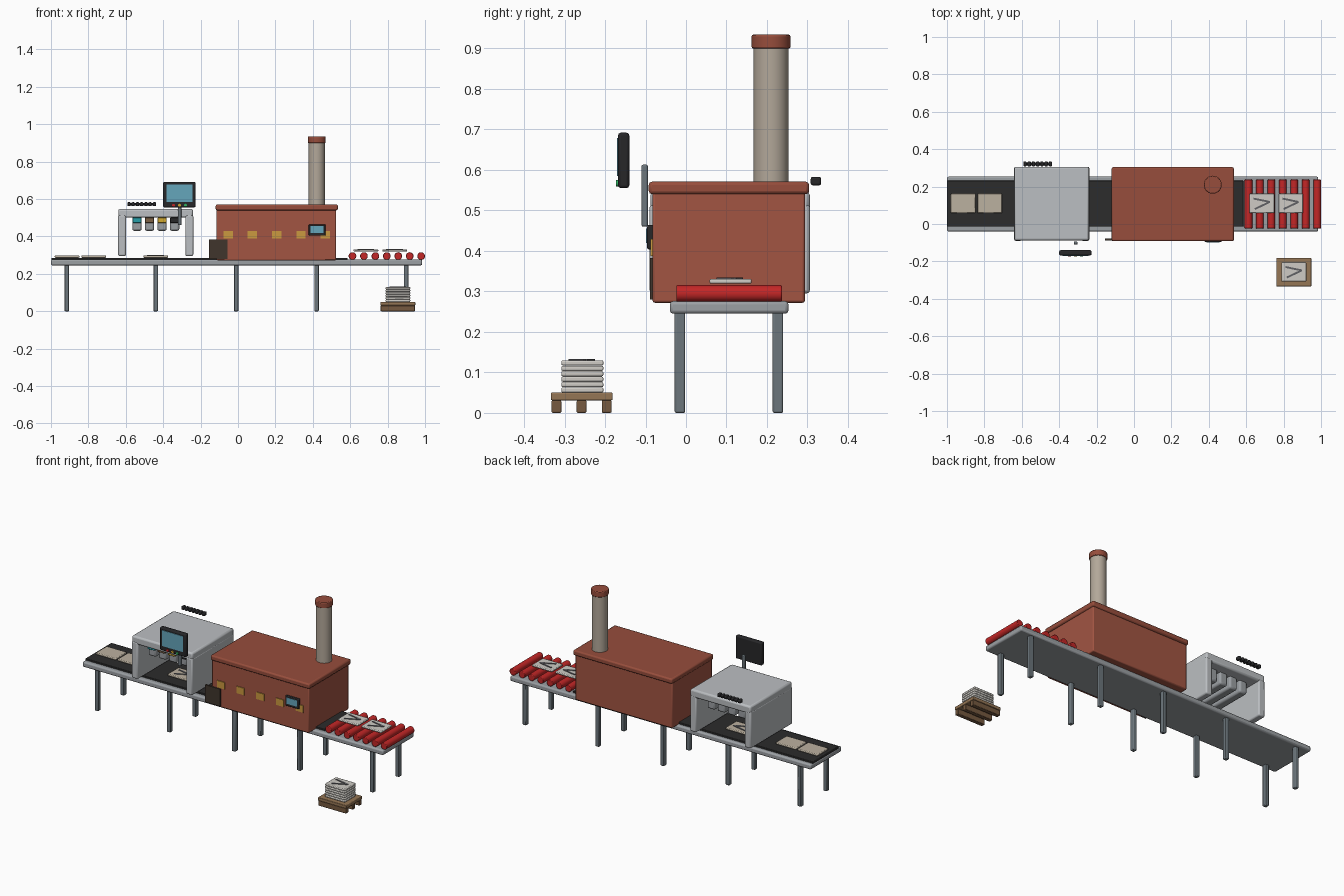
import bpy, math
from mathutils import Vector

if "Cube" in bpy.data.objects:
    bpy.data.objects.remove(bpy.data.objects["Cube"])

COLORS = {
    "brick": (0.36, 0.09, 0.055), "brick_dark": (0.31, 0.075, 0.045), "red": (0.55, 0.02, 0.02),
    "light": (0.50, 0.52, 0.54), "steel": (0.33, 0.35, 0.37), "leg": (0.15, 0.18, 0.20),
    "black": (0.02, 0.02, 0.022), "belt": (0.025, 0.025, 0.025), "screen": (0.13, 0.38, 0.50),
    "raw": (0.50, 0.44, 0.35), "tile": (0.62, 0.60, 0.56), "vein": (0.12, 0.12, 0.13),
    "flue": (0.45, 0.39, 0.32), "amber": (0.60, 0.32, 0.05), "curtain": (0.05, 0.035, 0.025),
    "wood": (0.30, 0.18, 0.09), "wood_dark": (0.18, 0.10, 0.05), "teal": (0.02, 0.35, 0.40),
    "brown": (0.20, 0.12, 0.06), "yellow": (0.65, 0.40, 0.03), "green": (0.03, 0.45, 0.12),
}
mats = {}
for n, c in COLORS.items():
    mats[n] = bpy.data.materials.new(n)
    mats[n].diffuse_color = (*c, 1)


def finish(name, color, bevel):
    o = bpy.context.object
    o.name = name
    o.data.materials.append(mats[color])
    if bevel:
        m = o.modifiers.new("bevel", "BEVEL")
        m.width, m.segments, m.limit_method = bevel, 2, "ANGLE"
    bpy.ops.object.shade_smooth_by_angle(angle=math.radians(35))
    return o


def box(name, x, y, z, color, bevel=0.0):
    """Box given by (min, max) ranges on each axis."""
    bpy.ops.mesh.primitive_cube_add(size=1, location=[(a + b) / 2 for a, b in (x, y, z)])
    bpy.context.object.scale = [b - a for a, b in (x, y, z)]
    bpy.ops.object.transform_apply(location=False, rotation=False, scale=True)
    return finish(name, color, bevel)


def cyl(name, p, q, r, color, bevel=0.0, sides=32):
    """Cylinder from point p to point q."""
    p, q = Vector(p), Vector(q)
    bpy.ops.mesh.primitive_cylinder_add(vertices=sides, radius=r, depth=(q - p).length,
        location=(p + q) / 2, rotation=(q - p).to_track_quat("Z", "Y").to_euler())
    return finish(name, color, bevel)


def tile(name, x, y, z, color="tile", vein=True, h=0.012):
    box(name, (x - 0.066, x + 0.066), (y - 0.052, y + 0.052), (z, z + h), color, 0.004)
    if not vein:
        return
    pts = [Vector((-0.045, 0.026)), Vector((0.042, 0.008)), Vector((-0.038, -0.030))]
    for i, (a, b) in enumerate(zip(pts, pts[1:])):
        mid, d = (a + b) / 2, b - a
        l = d.length / 2
        o = box(f"{name}_vein_{i}", (x + mid.x - l, x + mid.x + l), (y + mid.y - 0.005, y + mid.y + 0.005),
                (z + h - 0.002, z + h + 0.003), "vein")
        o.rotation_euler.z = math.atan2(d.y, d.x)


# Conveyor frame, belt and legs
box("conveyor_frame", (-1, 0.985), (-0.04, 0.253), (0.245, 0.276), "steel", 0.008)
box("conveyor_belt", (-0.998, 0.585), (-0.014, 0.232), (0.27, 0.286), "belt", 0.003)
for i, x in enumerate((-0.915, -0.44, -0.01, 0.42, 0.90)):
    for side, y in (("front", -0.015), ("back", 0.227)):
        box(f"{side}_leg_{i}", (x - 0.012, x + 0.012), (y - 0.013, y + 0.013), (0, 0.25), "leg", 0.004)

# Exit rollers
for i in range(7):
    x = 0.612 + 0.0612 * i
    cyl(f"roller_{i}", (x, -0.024, 0.295), (x, 0.237, 0.295), 0.0205, "red", 0.003, 24)

# Printing station housing
box("printer_top", (-0.64, -0.24), (-0.088, 0.306), (0.50, 0.547), "light", 0.01)
for side, x in (("left", -0.62), ("right", -0.26)):
    box(f"printer_{side}_wall", (x - 0.021, x + 0.021), (-0.09, 0.306), (0.295, 0.515), "light", 0.008)

# Print heads with coloured ink labels
for i, c in enumerate(("teal", "brown", "yellow", "black")):
    x = -0.54 + 0.067 * i
    box(f"print_head_{i}", (x - 0.025, x + 0.025), (-0.04, 0.25), (0.43, 0.505), "steel", 0.01)
    box(f"ink_label_{i}", (x - 0.024, x + 0.024), (-0.05, -0.036), (0.473, 0.50), c, 0.003)

# Monitor, its post and buttons
box("monitor_post", (-0.322, -0.302), (-0.11, -0.094), (0.46, 0.613), "leg", 0.004)
box("monitor_body", (-0.40, -0.227), (-0.168, -0.140), (0.555, 0.692), "black", 0.007)
box("monitor_screen", (-0.383, -0.244), (-0.171, -0.16), (0.585, 0.679), "screen")
for i, c in enumerate(("red", "yellow", "green")):
    x = -0.345 + 0.032 * i
    cyl(f"monitor_button_{i}", (x, -0.173, 0.567), (x, -0.16, 0.567), 0.008, c, 0, 16)

# Ribbed cable guide behind the printer
box("cable_core", (-0.59, -0.44), (0.312, 0.330), (0.566, 0.579), "black", 0.003)
for i in range(7):
    x = -0.583 + 0.0227 * i
    box(f"cable_link_{i}", (x - 0.009, x + 0.009), (0.308, 0.334), (0.562, 0.583), "black", 0.005)

# Kiln body, lid and flue
box("kiln_body", (-0.115, 0.525), (-0.083, 0.294), (0.272, 0.55), "brick", 0.006)
box("kiln_lid", (-0.119, 0.534), (-0.092, 0.304), (0.540, 0.571), "brick_dark", 0.008)
cyl("flue_pipe", (0.421, 0.21, 0.55), (0.421, 0.21, 0.91), 0.043, "flue", 0, 40)
cyl("flue_cap", (0.421, 0.21, 0.90), (0.421, 0.21, 0.934), 0.048, "brick_dark", 0.004, 40)

# Kiln front details
for i in range(5):
    x = -0.053 + 0.13 * i
    box(f"kiln_window_{i}", (x - 0.025, x + 0.025), (-0.088, -0.075), (0.388, 0.429), "amber")
box("kiln_control_panel", (0.378, 0.468), (-0.096, -0.078), (0.404, 0.464), "black", 0.004)
box("kiln_control_screen", (0.388, 0.458), (-0.0985, -0.09), (0.419, 0.456), "screen")
box("kiln_entry_flap", (-0.155, -0.055), (-0.089, -0.078), (0.28, 0.383), "curtain")

# Tiles along the line
tile("raw_tile_0", -0.914, 0.11, 0.286, "raw", False)
tile("raw_tile_1", -0.771, 0.11, 0.286, "raw", False)
tile("printed_tile", -0.44, 0.11, 0.286, "raw")
tile("fired_tile_0", 0.684, 0.11, 0.319)
tile("fired_tile_1", 0.838, 0.11, 0.319)

# Pallet with stacked tiles
for i, y in enumerate((-0.32, -0.258, -0.196)):
    box(f"pallet_runner_{i}", (0.763, 0.946), (y - 0.012, y + 0.012), (0, 0.031), "wood_dark", 0.003)
box("pallet_deck", (0.761, 0.948), (-0.334, -0.181), (0.031, 0.05), "wood", 0.003)
for i in range(6):
    tile(f"stacked_tile_{i}", 0.855, -0.256, 0.05 + 0.0134 * i, vein=(i == 5), h=0.0128)

for m in bpy.data.materials:
    if m.users and not m.is_grease_pencil:
        m.use_nodes = True
        m.node_tree.nodes["Principled BSDF"].inputs["Base Color"].default_value = m.diffuse_color
